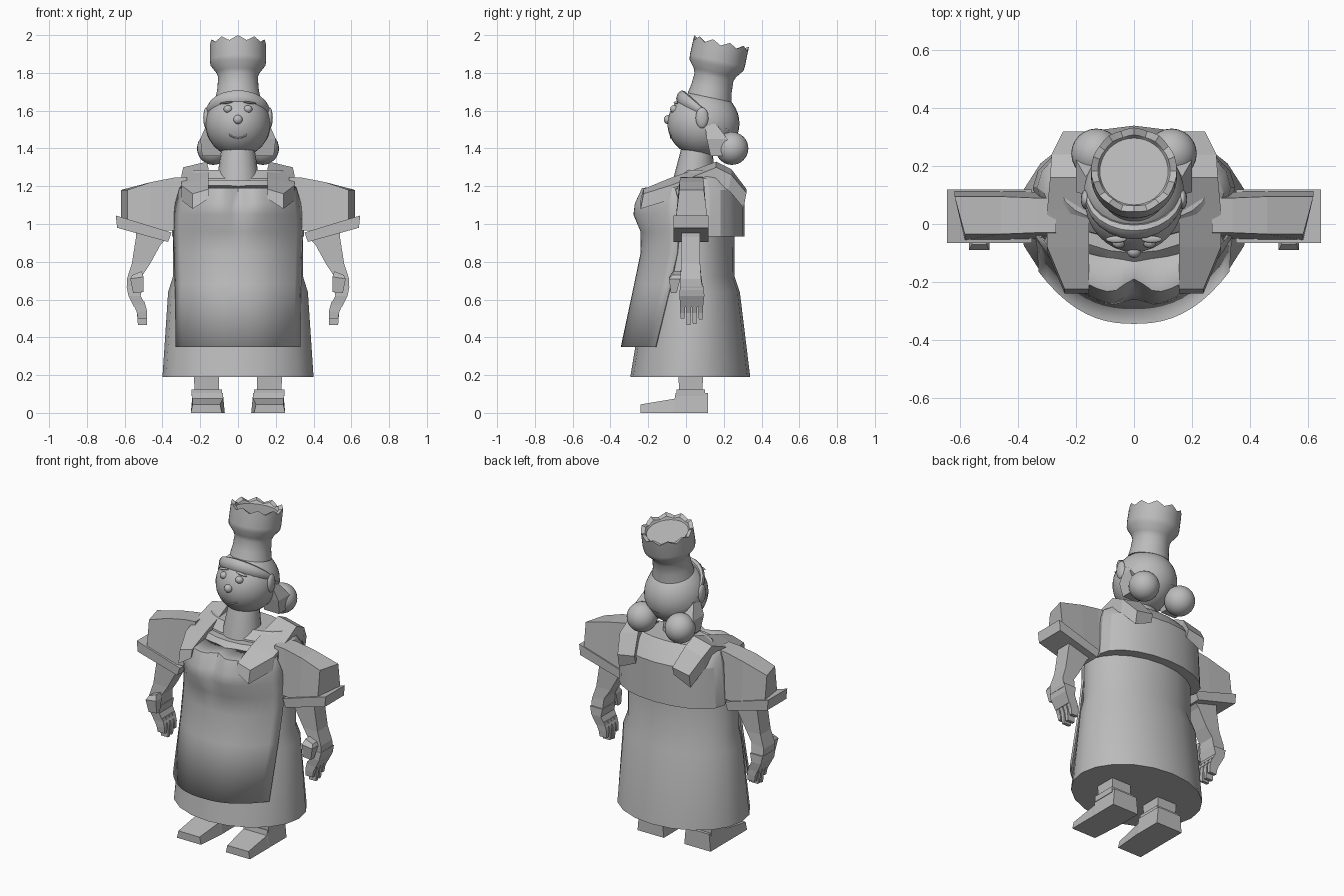
import bpy, bmesh, math
from mathutils import Vector, Matrix

cube = bpy.data.objects.get("Cube")
if cube:
    bpy.data.objects.remove(cube, do_unlink=True)

grey = bpy.data.materials.new("plain grey")
grey.use_nodes = True
grey.diffuse_color = (0.5, 0.5, 0.5, 1)
grey.node_tree.nodes["Principled BSDF"].inputs["Base Color"].default_value = (0.5, 0.5, 0.5, 1)


def finish(name, bm, mirror=False, smooth=None):
    bmesh.ops.recalc_face_normals(bm, faces=bm.faces)
    mesh = bpy.data.meshes.new(name)
    bm.to_mesh(mesh)
    bm.free()
    mesh.materials.append(grey)
    ob = bpy.data.objects.new(name, mesh)
    bpy.context.collection.objects.link(ob)
    if mirror:
        ob.modifiers.new("mirror", "MIRROR").use_mirror_merge = False
    if smooth:
        bpy.ops.object.select_all(action="DESELECT")
        ob.select_set(True)
        bpy.context.view_layer.objects.active = ob
        bpy.ops.object.shade_smooth_by_angle(angle=math.radians(smooth))
    return ob


def loft(name, rings, mirror=False, smooth=None, closed=True, caps=True):
    bm = bmesh.new()
    rows = [[bm.verts.new(p) for p in ring] for ring in rings]
    n = len(rows[0])
    for a, b in zip(rows, rows[1:]):
        for i in range(n if closed else n - 1):
            j = (i + 1) % n
            bm.faces.new((a[i], a[j], b[j], b[i]))
    if closed and caps:
        bm.faces.new(rows[0])
        bm.faces.new(rows[-1])
    return finish(name, bm, mirror, smooth)


def oval(z, w, front, back, n=20):
    mid, half = (front + back) / 2, (back - front) / 2
    return [(w * math.sin(t), mid - half * math.cos(t), z)
            for t in (math.tau * i / n for i in range(n))]


def slab(x0, x1, y0, y1, z0, z1):
    """Horizontal section whose height runs from z0 (inner x) to z1 (outer x)."""
    return [(x0, y0, z0), (x1, y0, z1), (x1, y1, z1), (x0, y1, z0)]


def ball(name, at, size, mirror=False, seg=24, tilt=0):
    bm = bmesh.new()
    bmesh.ops.create_uvsphere(bm, u_segments=seg, v_segments=seg * 2 // 3, radius=1,
                              matrix=Matrix.Translation(at) @ Matrix.Rotation(tilt, 4, "Y")
                              @ Matrix.Diagonal((*size, 1)))
    return finish(name, bm, mirror, 60)


# Dress: long skirt and bodice
loft("dress", [oval(*r) for r in (
    (.19, .40, -.295, .34), (.64, .37, -.22, .285), (.72, .345, -.21, .258),
    (.97, .345, -.20, .255), (1.15, .315, -.18, .25), (1.23, .27, -.10, .22))], smooth=35)

# Short jacket covering the upper back
loft("back_jacket", [oval(*r) for r in (
    (.935, .35, -.06, .31), (1.18, .335, -.06, .31), (1.24, .31, -.05, .265),
    (1.285, .25, 0, .225))], smooth=25)

# Apron with a bust and a centre crease
rows = []
for z, w, front, side, crease in (
        (.35, .33, -.345, -.165, 0), (.68, .335, -.275, -.085, 0),
        (.85, .34, -.24, -.05, 0), (.96, .345, -.245, -.04, .005),
        (1.05, .342, -.29, -.04, .03), (1.11, .333, -.285, -.04, .045),
        (1.19, .31, -.245, -.06, .055)):
    row = []
    for i in range(-10, 11):
        u = i / 10
        y = side + (front - side) * (1 - abs(u) ** 2.4)
        row.append((w * u, y + crease * math.exp(-(u / .16) ** 2), z))
    rows.append(row)
rows.append([(x * .96, y * .5, 1.205) for x, y, z in rows[-1]])
apron = loft("apron", rows, smooth=40, closed=False)
thick = apron.modifiers.new("thickness", "SOLIDIFY")
thick.thickness, thick.offset = .012, -1

# Wide apron straps over the shoulders
straps = []
for y, zi, zo, xi, xo in ((-.225, 1.185, 1.16, .155, .24), (-.08, 1.245, 1.205, .155, .30),
                          (.05, 1.29, 1.255, .155, .30), (.16, 1.33, 1.30, .165, .29),
                          (.24, 1.29, 1.26, .16, .285), (.32, 1.185, 1.165, .13, .245)):
    straps.append([(xi, y, zi), (xo, y, zo), (xo, y - .015, zo - .08), (xi, y - .015, zi - .05)])
loft("apron_straps", straps, mirror=True)

# Puffed sleeves with a slanted cuff
def sleeve_ring(x, top, low, y0, y1, lean=0):
    return [(x - lean, y0, low), (x, y1, low), (x, y1 - .02, top), (x - lean, y0 + .02, top)]

loft("sleeves", [sleeve_ring(.27, 1.25, 1.0, -.05, .11), sleeve_ring(.34, 1.245, .965, -.05, .11),
                 sleeve_ring(.46, 1.222, .965, -.055, .115),
                 sleeve_ring(.62, 1.18, 1.02, -.055, .115, .035)], mirror=True)
loft("cuffs", [slab(.375, .605, -.066, -.05, .905, .965), slab(.37, .64, -.066, .12, .905, .98),
               slab(.352, .647, -.066, .12, .955, 1.045)][1:], mirror=True)

# Forearms
loft("forearms", [slab(*r) for r in (
    (.37, .54, -.025, .075, .93, 1.0), (.41, .54, -.025, .075, .89, .93),
    (.465, .562, -.025, .075, .79, .79), (.505, .588, -.03, .08, .73, .71),
    (.51, .588, -.03, .09, .66, .65))], mirror=True)

# Hands: palm, four fingers and thumb
loft("palms", [slab(.505, .59, -.032, .095, .67, .67), slab(.515, .58, -.035, .097, .62, .62),
               slab(.485, .55, -.03, .09, .56, .56)], mirror=True)
for i, tip in enumerate((.50, .465, .47, .495)):
    y = -.031 + i * .032
    loft(f"finger_{i + 1}", [slab(.495, .56, y, y + .026, .59, .59),
                             slab(.482, .535, y, y + .025, .54, .53),
                             slab(.482, .53, y + .003, y + .022, tip, tip)], mirror=True)
loft("thumbs", [slab(.51, .56, -.07, -.02, .75, .73), slab(.50, .57, -.09, -.03, .72, .71),
                slab(.50, .555, -.08, -.05, .64, .635)], mirror=True)

# Legs and shoes
loft("legs", [slab(.10, .235, -.045, .09, .25, .25), slab(.10, .23, -.035, .088, .11, .11)],
     mirror=True)
loft("ankles", [slab(.085, .245, -.05, .10, .125, .125), slab(.085, .245, -.05, .10, .09, .09)],
     mirror=True)
loft("shoes", [[(x, y, 0), (X, y, 0), (X - .01, y, z), (x + .01, y, z)] for x, X, y, z in (
    (.085, .25, -.24, .045), (.07, .25, -.06, .075), (.07, .25, -.055, .105),
    (.07, .25, .117, .105))], mirror=True)

# Neck
loft("neck", [oval(1.2, .115, -.075, .15), oval(1.25, .11, -.065, .15),
              oval(1.42, .085, -.02, .14)], smooth=40)

# Head and face
ball("head", (0, .09, 1.53), (.172, .188, .175), seg=32)
ball("nose", (0, -.095, 1.553), (.024, .022, .024))
ball("eyes", (.053, -.062, 1.608), (.023, .022, .021), mirror=True)
ball("eyebrows", (.062, -.053, 1.642), (.036, .012, .006), mirror=True, seg=12, tilt=.15)
ball("ears", (.168, .085, 1.562), (.016, .034, .056), mirror=True, seg=12)


def tube(name, points, radius, mirror=False):
    curve = bpy.data.curves.new(name, "CURVE")
    curve.dimensions = "3D"
    curve.bevel_depth, curve.bevel_resolution, curve.use_fill_caps = radius, 2, True
    line = curve.splines.new("POLY")
    line.points.add(len(points) - 1)
    for p, co in zip(line.points, points):
        p.co = (*co, 1)
    curve.materials.append(grey)
    bpy.context.collection.objects.link(bpy.data.objects.new(name, curve))


# Smile line pressed onto the face
smile = []
for i in range(-4, 5):
    x, z = i * .012, 1.455 + .0012 * i * i
    smile.append((x, .09 - .188 * math.sqrt(1 - (x / .172) ** 2 - ((z - 1.53) / .175) ** 2), z))
tube("smile", smile, .004)

# Hair cap, cut along a slanted hairline
bm = bmesh.new()
bmesh.ops.create_uvsphere(bm, u_segments=32, v_segments=20, radius=1,
                          matrix=Matrix.Translation((0, .095, 1.532)) @ Matrix.Diagonal((.177, .188, .18, 1)))
bmesh.ops.bisect_plane(bm, geom=bm.verts[:] + bm.edges[:] + bm.faces[:],
                       plane_co=(0, .09, 1.585), plane_no=(0, .55, .83), clear_inner=True)
finish("hair_cap", bm, smooth=50)

# Rolled fringe over the forehead
fringe = []
for i in range(13):
    t = math.pi * i / 12
    c, s = math.cos(t), math.sin(t)
    ring = Vector((.158 * c, .10 - .125 * s, 1.585 + .085 * s))
    out = Vector((c * .5, -s * .6, s * .55 + .2)).normalized()
    up = Vector((0, .55, .83))
    r = .012 + .017 * s
    fringe.append([ring + out * r * math.cos(a) + up * r * 1.3 * math.sin(a)
                   for a in (math.tau * k / 8 for k in range(8))])
loft("fringe", fringe, smooth=40)

# Low side buns with gathered hair leading to them
ball("hair_buns", (.13, .243, 1.40), (.087, .087, .087), mirror=True)
loft("gathered_hair", [slab(.05, .165, .10, .16, 1.53, 1.53), slab(.07, .20, .11, .22, 1.45, 1.45),
                       slab(.09, .19, .13, .25, 1.36, 1.36)], mirror=True)

# Tall cook's hat, tilted back, with a scalloped rim
place = Matrix.Translation((0, .125, 1.67)) @ Matrix.Rotation(math.radians(-12), 4, "X")
hat = []
for h, r, wave in ((0, .118, 0), (.05, .109, 0), (.11, .105, 0), (.135, .115, 0), (.175, .146, 0),
                   (.20, .149, 0), (.293, .148, .012), (.285, .125, .008), (.272, .118, 0)):
    hat.append([place @ Vector((r * math.sin(a), r * math.cos(a), h + wave * math.cos(a * 10)))
                for a in (math.tau * k / 40 for k in range(40))])
loft("hat", hat, smooth=35)
